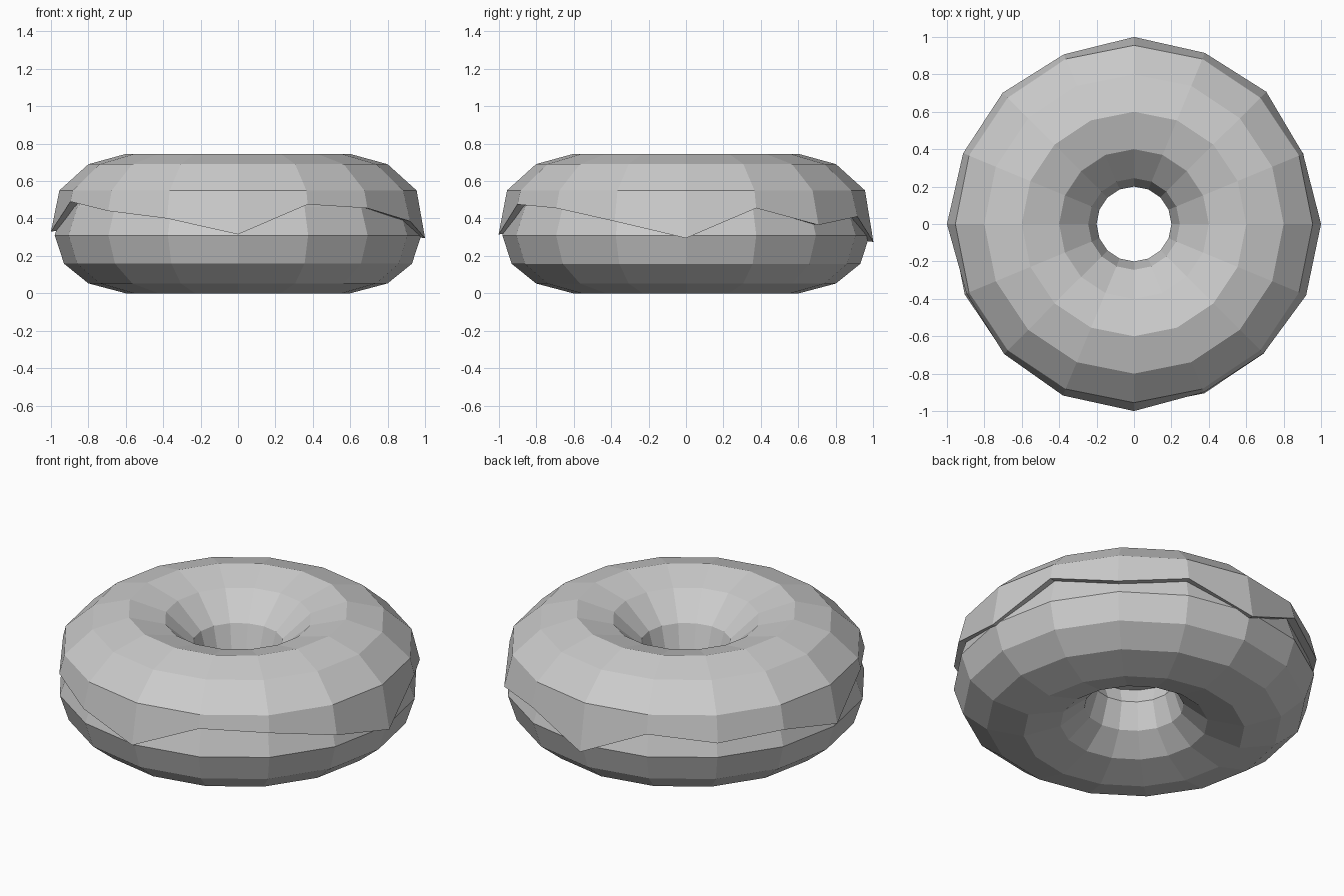
import bpy
import bmesh
from math import cos, sin, tau

cube = bpy.data.objects.get("Cube")
if cube:
    bpy.data.objects.remove(cube, do_unlink=True)

SIDES = 16
MID = 0.6  # radius of the ring's centre line

grey = bpy.data.materials.new("plain_grey")
grey.use_nodes = True
grey.diffuse_color = (0.6, 0.6, 0.6, 1)
grey.node_tree.nodes["Principled BSDF"].inputs["Base Color"].default_value = grey.diffuse_color


def lathe(name, profile_at, closed):
    """Sweep a profile of (radius, height) points round z; it may vary with the side."""
    bm = bmesh.new()
    loops = []
    for i in range(SIDES):
        a = tau * i / SIDES
        loops.append([bm.verts.new((r * cos(a), r * sin(a), z)) for r, z in profile_at(i)])
    count = len(loops[0])
    for i, loop in enumerate(loops):
        after = loops[(i + 1) % SIDES]
        for j in range(count if closed else count - 1):
            k = (j + 1) % count
            bm.faces.new((loop[j], after[j], after[k], loop[k]))
    bmesh.ops.recalc_face_normals(bm, faces=bm.faces)
    mesh = bpy.data.meshes.new(name)
    bm.to_mesh(mesh)
    bm.free()
    mesh.materials.append(grey)
    obj = bpy.data.objects.new(name, mesh)
    bpy.context.collection.objects.link(obj)
    return obj


def inward(points):
    """Mirror profile points to the hole side of the centre line."""
    return [(2 * MID - r, z) for r, z in reversed(points)]


# Dough: squashed twelve-sided ring
lower = [(0.80, 0.053), (0.93, 0.158), (0.98, 0.31)]
upper = [(r, 0.62 - z) for r, z in reversed(lower[:2])]
outer = lower + upper
dough = [(MID, 0)] + outer + [(MID, 0.62)] + inward(outer)
lathe("dough", lambda i: dough, True)

# Icing: shell over the dough with an uneven dripping outer edge
drip = [0.295, 0.455, 0.365, 0.41, 0.275, 0.445, 0.40, 0.415,
        0.33, 0.49, 0.44, 0.40, 0.315, 0.475, 0.455, 0.385]
shoulder = [(0.80, 0.69), (0.955, 0.55)]


def icing_profile(i):
    z = drip[i]
    edge = min(1.0, 0.955 + 0.25 * (0.55 - z))
    return ([(0.92, z + 0.01), (edge, z)] + shoulder[::-1] + [(MID, 0.745)]
            + inward(shoulder[::-1]) + [(0.20, 0.40), (0.26, 0.40)])


lathe("icing", icing_profile, False)
